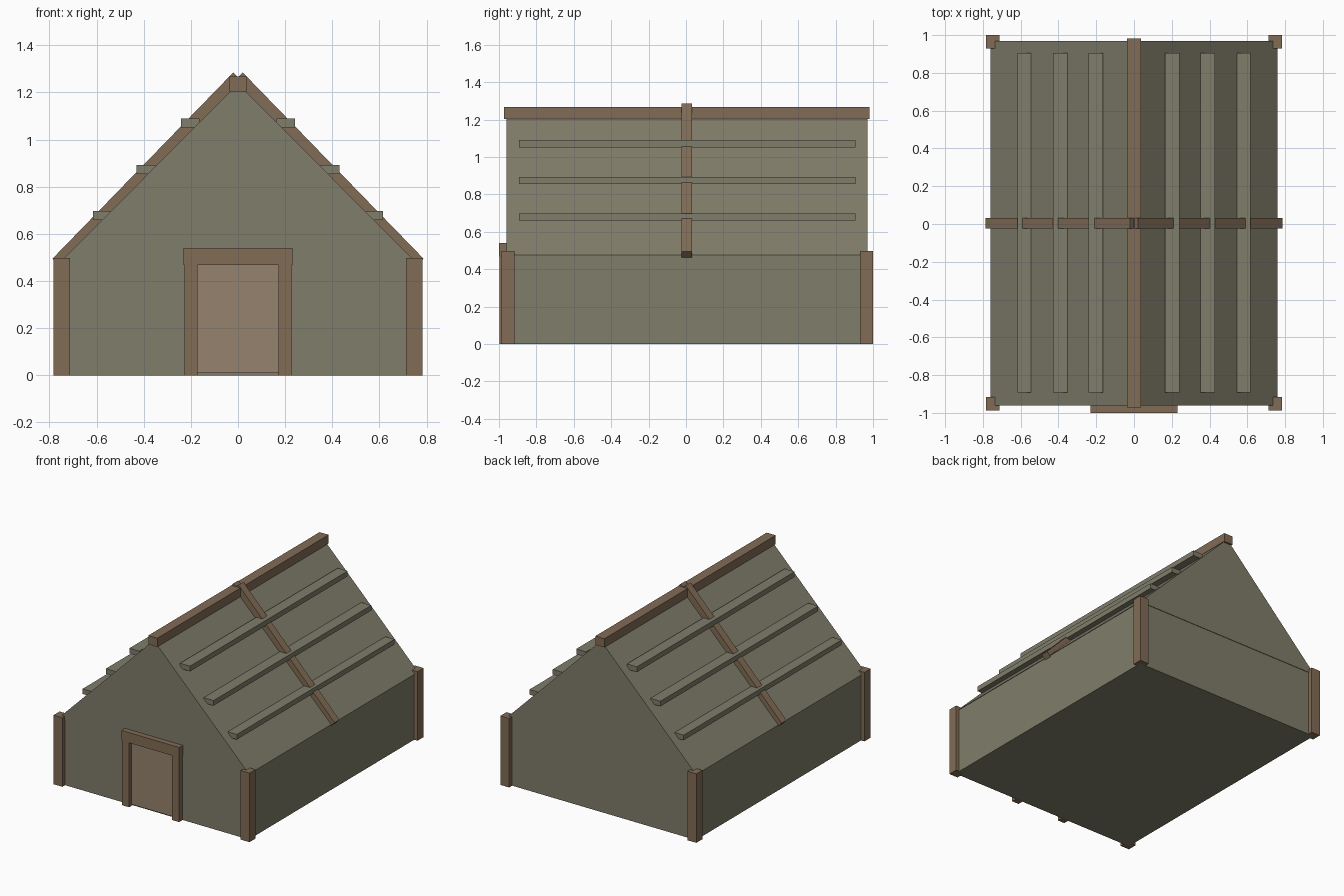
import bpy

if "Cube" in bpy.data.objects:
    bpy.data.objects.remove(bpy.data.objects["Cube"])


def material(name, rgb):
    m = bpy.data.materials.new(name)
    m.diffuse_color = (*rgb, 1)
    m.use_nodes = True
    m.node_tree.nodes["Principled BSDF"].inputs["Base Color"].default_value = m.diffuse_color
    return m


PLASTER = material("olive_plaster", (0.215, 0.205, 0.145))
TIMBER = material("brown_timber", (0.225, 0.15, 0.092))
DOOR = material("door_wood", (0.30, 0.225, 0.155))


def prism(name, profile, y0, y1, mat):
    """Extrude an x/z profile (counter-clockwise seen from the front) along y."""
    n = len(profile)
    verts = [(x, y, z) for y in (y0, y1) for x, z in profile]
    faces = [tuple(range(n)), tuple(range(2 * n - 1, n - 1, -1))]
    faces += [(i, i + n, (i + 1) % n + n, (i + 1) % n) for i in range(n)]
    mesh = bpy.data.meshes.new(name)
    mesh.from_pydata(verts, [], faces)
    mesh.materials.append(mat)
    obj = bpy.data.objects.new(name, mesh)
    bpy.context.collection.objects.link(obj)
    return obj


def box(name, x0, x1, y0, y1, z0, z1, mat):
    return prism(name, [(x0, z0), (x1, z0), (x1, z1), (x0, z1)], y0, y1, mat)


def mirrored(profile, side):
    """Profile for the right side (1) or flipped to the left side (-1)."""
    return profile if side > 0 else [(-x, z) for x, z in reversed(profile)]


# Body and gabled roof, the roof overhanging very slightly
box("walls", -0.756, 0.756, -0.956, 0.966, 0, 0.475, PLASTER)
prism("roof", [(-0.76, 0.475), (0.76, 0.475), (0, 1.237)], -0.96, 0.97, PLASTER)
box("ridge_beam", -0.036, 0.036, -0.972, 0.982, 1.204, 1.267, TIMBER)

# Door with its lintel
box("door", -0.173, 0.173, -0.968, -0.94, 0.01, 0.47, DOOR)
box("door_lintel", -0.231, 0.231, -1.0, -0.94, 0.467, 0.541, TIMBER)

rafter = [(0.748, 0.456), (0.787, 0.495), (0.02, 1.285), (-0.02, 1.246)]
battens = [(0.163, 0.242, 1.052, 1.09),
           (0.351, 0.430, 0.855, 0.892),
           (0.544, 0.616, 0.66, 0.697)]

for side, label in ((-1, "left"), (1, "right")):
    def side_box(name, x0, x1, y0, y1, z0, z1, mat):
        a, b = sorted((side * x0, side * x1))
        return box(f"{label}_{name}", a, b, y0, y1, z0, z1, mat)

    # Corner posts and door jambs
    side_box("front_post", 0.712, 0.783, -0.987, -0.917, 0, 0.498, TIMBER)
    side_box("back_post", 0.712, 0.783, 0.93, 1.0, 0, 0.498, TIMBER)
    side_box("door_jamb", 0.172, 0.227, -0.996, -0.94, 0, 0.467, TIMBER)

    # Sloping rafter and the horizontal battens on the roof
    prism(f"{label}_rafter", mirrored(rafter, side), -0.023, 0.033, TIMBER)
    for i, (x0, x1, z0, z1) in enumerate(battens, 1):
        side_box(f"batten_{i}", x0, x1, -0.893, 0.906, z0, z1, PLASTER)
